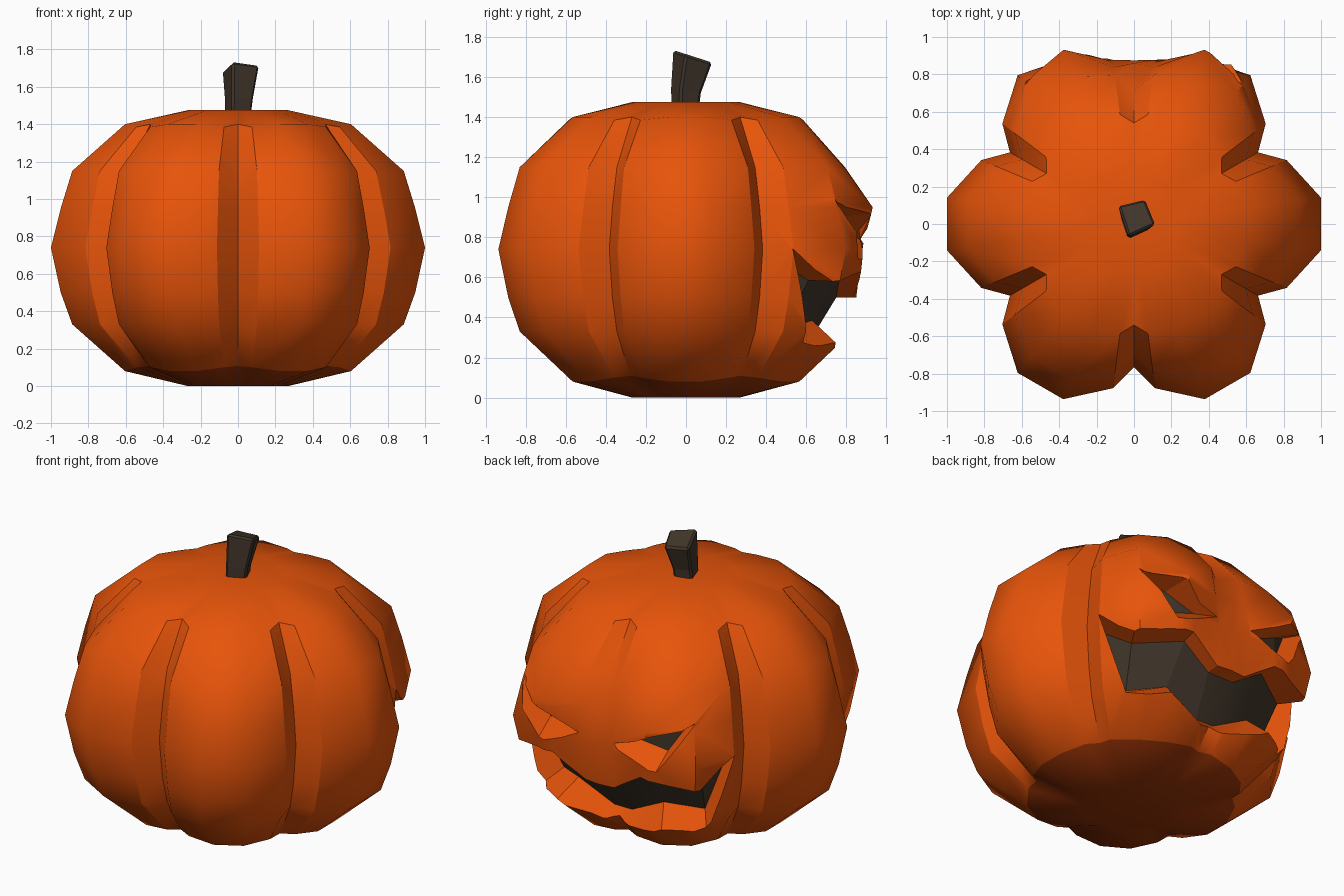
import bpy, bmesh, math
from mathutils import Vector

if "Cube" in bpy.data.objects:
    bpy.data.objects.remove(bpy.data.objects["Cube"])


def material(name, rgb):
    m = bpy.data.materials.new(name)
    m.diffuse_color = (*rgb, 1)
    m.use_nodes = True
    m.node_tree.nodes["Principled BSDF"].inputs["Base Color"].default_value = m.diffuse_color
    return m


MATS = [material("orange skin", (0.80, 0.088, 0.003)),
        material("dark brown", (0.052, 0.036, 0.023)),
        material("brown base", (0.32, 0.034, 0.002))]


def finish(name, bm, mats):
    bmesh.ops.remove_doubles(bm, verts=bm.verts, dist=1e-5)
    bmesh.ops.recalc_face_normals(bm, faces=bm.faces)
    me = bpy.data.meshes.new(name)
    bm.to_mesh(me)
    bm.free()
    for m in mats:
        me.materials.append(m)
    ob = bpy.data.objects.new(name, me)
    bpy.context.collection.objects.link(ob)
    return ob


def activate(ob):
    bpy.ops.object.select_all(action='DESELECT')
    ob.select_set(True)
    bpy.context.view_layer.objects.active = ob


# pumpkin body: rings of six lobes; (radius, z) at lobe crest, lobe side, groove, back groove radius
RINGS = [((.27, 0), (.27, 0), (.27, 0), .27),
         ((.61, .08), (.59, .10), (.555, .108), .555),
         ((.895, .33), (.80, .33), (.69, .33), .72),
         ((.957, .50), (.845, .50), (.735, .50), .85),
         ((1.01, .74), (.885, .74), (.766, .74), .875),
         ((.957, .95), (.845, .95), (.735, .95), .86),
         ((.895, 1.15), (.80, 1.15), (.69, 1.15), .71),
         ((.61, 1.40), (.59, 1.385), (.54, 1.40), .54),
         ((.27, 1.475), (.27, 1.475), (.27, 1.475), .27)]
# scale of the two inner crests on the carved side: flat cheeks, jutting brow
FACE = {3: .97, 4: .945, 5: 1.05, 6: .95}

bm = bmesh.new()
rows = []
for k, (crest, side, groove, back) in enumerate(RINGS):
    row = []
    for lobe in range(6):
        for off, (r, z) in ((-22.7, side), (-8, crest), (8, crest), (22.7, side), (30, groove)):
            deg = lobe * 60 + off
            if abs(deg - 90) < 1:
                r = back                      # filled nose bridge
            if 20 < abs(deg - 90) < 24:
                r *= FACE.get(k, 1)
            a = math.radians(deg)
            row.append(bm.verts.new((r * math.cos(a), r * math.sin(a), z)))
    rows.append(row)
for k in range(len(rows) - 1):
    for i in range(30):
        j = (i + 1) % 30
        f = bm.faces.new((rows[k][i], rows[k][j], rows[k + 1][j], rows[k + 1][i]))
        f.material_index = 2 if k == 0 else 0
bm.faces.new(rows[0]).material_index = 2
bm.faces.new(rows[-1])
# crisp groove borders, except across the nose bridge
for k in range(1, 7):
    for i in range(30):
        if i % 5 in (0, 3) and not (i in (8, 10) and k < 6):
            bm.edges.get((rows[k][i], rows[k + 1][i])).smooth = False
body = finish("pumpkin_body", bm, MATS)


# carved openings: columns of (top inner, top surface, bottom inner, bottom surface) points
def carve(name, columns):
    bm = bmesh.new()
    cols = []
    for ti, ts, bi, bs in columns:
        ti, ts, bi, bs = map(Vector, (ti, ts, bi, bs))
        pts = [ti, ti + (ts - ti) * 2.6, bi, bi + (bs - bi) * 2.6]
        vs = [bm.verts.new(p) for p in pts[:2]]
        vs += vs if ti == bi else [bm.verts.new(p) for p in pts[2:]]
        cols.append(vs)

    def face(vs, mat=0):
        bm.faces.new(list(dict.fromkeys(vs))).material_index = mat

    for a, b in zip(cols, cols[1:]):
        face((a[0], b[0], b[2], a[2]), 1)     # dark inside
        face((a[1], a[3], b[3], b[1]))
        face((a[0], a[1], b[1], b[0]))
        face((a[2], b[2], b[3], a[3]))
    cutter = finish(name, bm, MATS)
    cutter.hide_render = True
    mod = body.modifiers.new(name, 'BOOLEAN')
    mod.operation = 'DIFFERENCE'
    mod.solver = 'EXACT'
    mod.object = cutter
    activate(body)
    bpy.ops.object.modifier_apply(modifier=mod.name)
    bpy.data.objects.remove(cutter)


def flip(col, s):
    return [(p[0] * s, p[1], p[2]) for p in col]


eye = [((.22, .78, .815), (.11, .88, .79)) * 2,
       ((.40, .745, .905), (.39, .90, .915), (.40, .745, .775), (.40, .86, .69)),
       ((.52, .67, .98), (.59, .75, .99)) * 2]
for s, side_name in ((1, "right"), (-1, "left")):
    carve(side_name + "_eye_cut", [flip(c, s) for c in eye])

half_mouth = [((.60, .47, .68), (.70, .53, .74)) * 2,
              ((.53, .61, .585), (.61, .73, .58), (.48, .50, .345), (.56, .60, .26)),
              ((.28, .77, .62), (.30, .88, .63), (.29, .63, .385), (.34, .72, .30)),
              ((.09, .75, .50), (.10, .86, .50), (.06, .61, .27), (.07, .70, .165))]
carve("mouth_cut", half_mouth + [flip(c, -1) for c in reversed(half_mouth)])

activate(body)
bpy.ops.object.shade_smooth_by_angle(angle=math.radians(45))

# stem: four-sided, flaring to a tilted top
TOP = [(-.085, .10), (.06, .135), (.115, 0), (-.03, -.065)]
bm = bmesh.new()
prev = None
for t, scale in ((0, .72), (.35, .78), (1, 1)):
    ring = []
    for x, y in TOP:
        px = (x - .015) * scale + .015 * t
        py = (y - .0425) * scale + .04 * t * t
        ring.append(bm.verts.new((px, py, 1.44 + t * (.275 - .32 * y))))
    if prev:
        for i in range(4):
            j = (i + 1) % 4
            bm.faces.new((prev[i], prev[j], ring[j], ring[i]))
    else:
        bm.faces.new(ring)
    prev = ring
bm.faces.new(prev)
stem = finish("stem", bm, [MATS[1]])
bev = stem.modifiers.new("edge_bevel", 'BEVEL')
bev.width = .012
bev.segments = 1
bev.limit_method = 'ANGLE'
